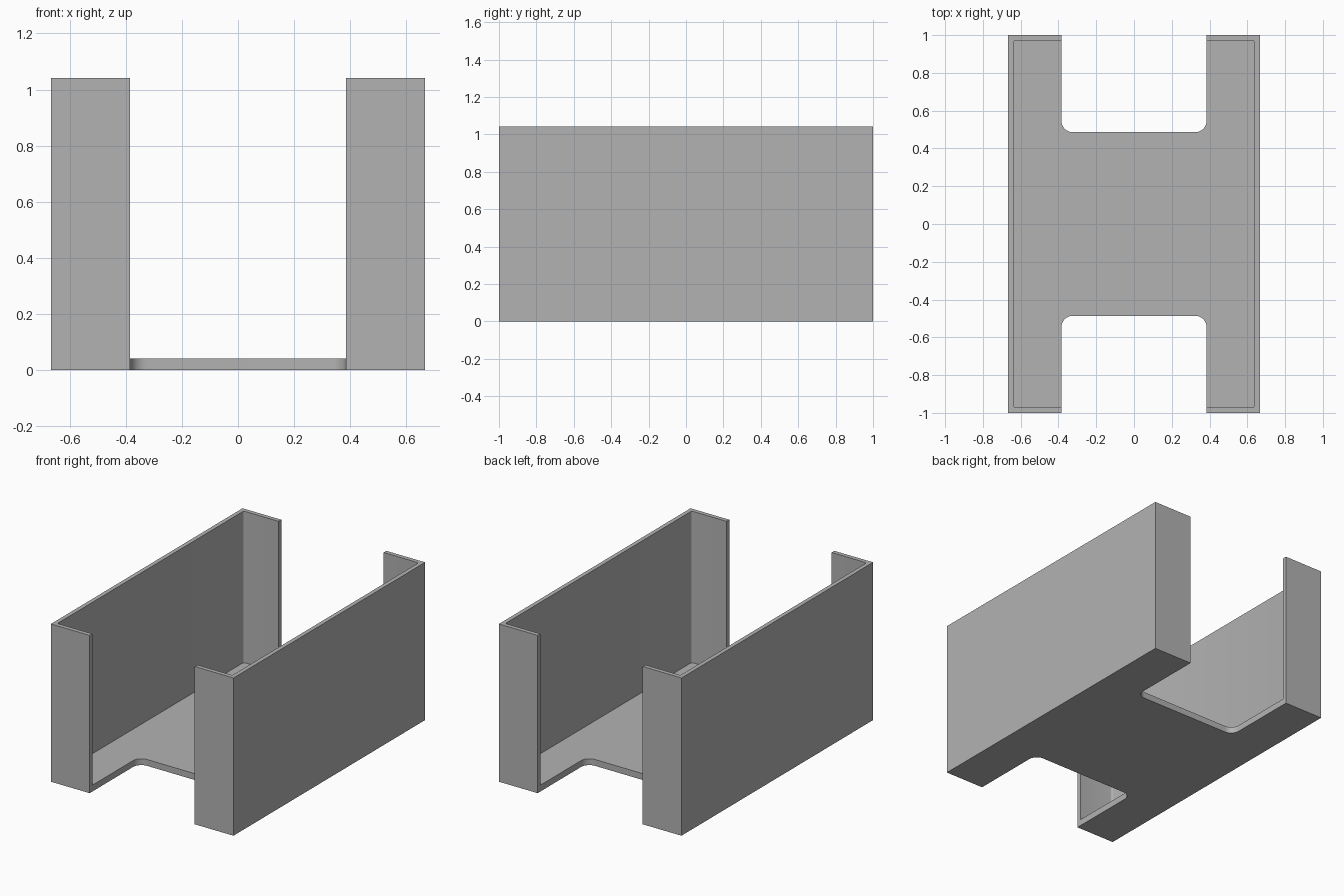
import bpy
import bmesh
from math import sin, cos, pi
from mathutils import Vector

HALF_X, HALF_Y, HEIGHT = 0.667, 1.0, 1.042
WALL, FLOOR = 0.028, 0.042
NOTCH_X, NOTCH_Y, FILLET = 0.384, 0.486, 0.06

if "Cube" in bpy.data.objects:
    bpy.data.objects.remove(bpy.data.objects["Cube"], do_unlink=True)

grey = bpy.data.materials.new("plain_grey")
grey.use_nodes = True
grey.diffuse_color = (0.45, 0.45, 0.45, 1)
grey.node_tree.nodes["Principled BSDF"].inputs["Base Color"].default_value = grey.diffuse_color


def prism(name, outline, z0, z1):
    """Extrude a flat outline between two heights."""
    bm = bmesh.new()
    face = bm.faces.new([bm.verts.new((x, y, z0)) for x, y in outline])
    top = bmesh.ops.extrude_face_region(bm, geom=[face])["geom"]
    bmesh.ops.translate(bm, vec=Vector((0, 0, z1 - z0)),
                        verts=[v for v in top if isinstance(v, bmesh.types.BMVert)])
    bmesh.ops.recalc_face_normals(bm, faces=bm.faces)
    mesh = bpy.data.meshes.new(name)
    bm.to_mesh(mesh)
    bm.free()
    mesh.materials.append(grey)
    obj = bpy.data.objects.new(name, mesh)
    bpy.context.collection.objects.link(obj)
    return obj


def rounded_rectangle(hx, hy, r, steps=4):
    points = []
    for k, (sx, sy) in enumerate([(1, 1), (-1, 1), (-1, -1), (1, -1)]):
        for i in range(steps + 1):
            a = (k + i / steps) * pi / 2
            points.append((sx * (hx - r) + r * cos(a), sy * (hy - r) + r * sin(a)))
    return points


# H-shaped outline: one quarter, mirrored to the rest
quarter = [(HALF_X, HALF_Y), (NOTCH_X, HALF_Y)]
for i in range(13):
    a = i / 12 * pi / 2
    quarter.append((NOTCH_X - FILLET + FILLET * cos(a), NOTCH_Y + FILLET - FILLET * sin(a)))
back = quarter + [(-x, y) for x, y in reversed(quarter)]
outline = back + [(-x, -y) for x, y in back]

# Open tray: solid body with the inside hollowed out above the floor
tray = prism("open_tray", outline, 0, HEIGHT)
cavity = prism("cavity_cutter",
               rounded_rectangle(HALF_X - WALL, HALF_Y - WALL, 0.012), FLOOR, HEIGHT + 0.2)
cavity.hide_render = True
hollow = tray.modifiers.new("hollow", 'BOOLEAN')
hollow.operation = 'DIFFERENCE'
hollow.solver = 'EXACT'
hollow.object = cavity

bpy.ops.object.select_all(action='DESELECT')
tray.select_set(True)
bpy.context.view_layer.objects.active = tray
bpy.ops.object.modifier_apply(modifier=hollow.name)
bpy.data.objects.remove(cavity, do_unlink=True)
bpy.ops.object.shade_smooth_by_angle(angle=pi / 6)
